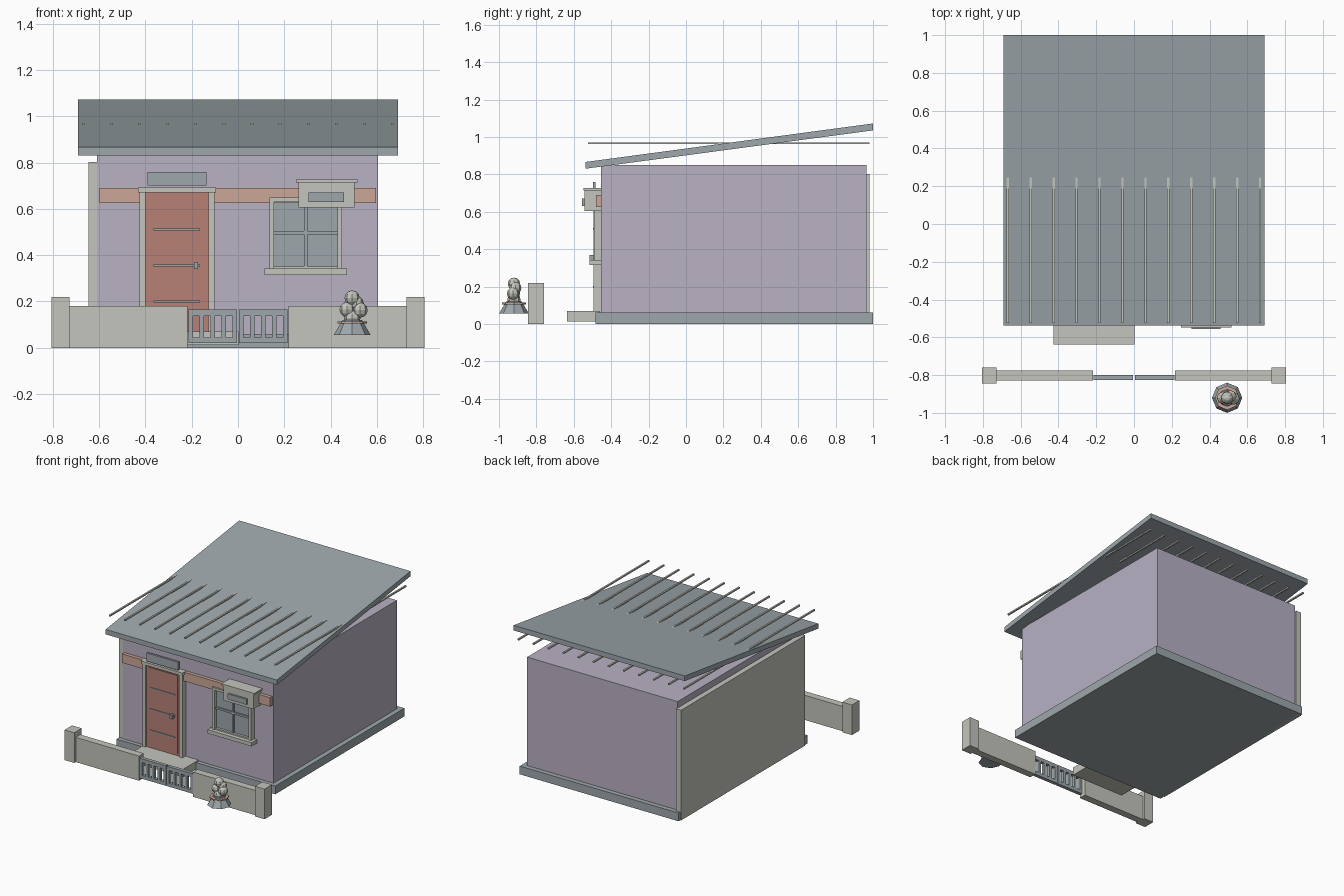
import bpy, bmesh, math
from mathutils import Matrix, Vector

if "Cube" in bpy.data.objects:
    bpy.data.objects.remove(bpy.data.objects["Cube"])


def material(name, rgb):
    m = bpy.data.materials.new(name)
    m.diffuse_color = (*rgb, 1)
    m.use_nodes = True
    m.node_tree.nodes["Principled BSDF"].inputs["Base Color"].default_value = m.diffuse_color
    return m


LILAC = material("lilac plaster", (0.48, 0.44, 0.55))
STONE = material("pale stone", (0.56, 0.56, 0.51))
SLATE = material("blue grey slate", (0.34, 0.39, 0.41))
RED = material("door red", (0.48, 0.22, 0.18))
PEACH = material("peach", (0.60, 0.39, 0.31))


def finish(bm, name, mat):
    bmesh.ops.recalc_face_normals(bm, faces=bm.faces)
    me = bpy.data.meshes.new(name)
    bm.to_mesh(me)
    bm.free()
    me.materials.append(mat)
    ob = bpy.data.objects.new(name, me)
    bpy.context.collection.objects.link(ob)
    return ob


def add_box(bm, x, y, z):
    size = Vector((x[1] - x[0], y[1] - y[0], z[1] - z[0]))
    mid = Vector((x[0] + x[1], y[0] + y[1], z[0] + z[1])) / 2
    bmesh.ops.create_cube(bm, size=1, matrix=Matrix.Translation(mid) @ Matrix.Diagonal((*size, 1)))


def boxes(name, mat, *parts):
    bm = bmesh.new()
    for p in parts:
        add_box(bm, *p)
    return finish(bm, name, mat)


def profile_x(name, mat, pts, x0, x1):
    """Extrude a (y, z) outline along x."""
    bm = bmesh.new()
    f = bm.faces.new([bm.verts.new((x0, y, z)) for y, z in pts])
    ext = bmesh.ops.extrude_face_region(bm, geom=[f])
    verts = [v for v in ext["geom"] if isinstance(v, bmesh.types.BMVert)]
    bmesh.ops.translate(bm, vec=(x1 - x0, 0, 0), verts=verts)
    return finish(bm, name, mat)


# House shell
boxes("foundation", SLATE, ((-0.64, 0.64), (-0.485, 1.0), (0, 0.06)))
boxes("house_body", LILAC, ((-0.608, 0.605), (-0.455, 0.965), (0.055, 0.85)))
boxes("left_side_slab", STONE, ((-0.646, -0.606), (-0.45, 0.98), (0.0, 0.803)))
profile_x("sloped_roof", SLATE,
          [(-0.538, 0.83), (1.0, 1.035), (1.0, 1.072), (-0.538, 0.866)], -0.69, 0.69)

# Level battens passing through the roof
for i in range(12):
    x = -0.668 + i * 0.1214
    boxes("roof_batten", STONE, ((x - 0.006, x + 0.006), (-0.525, 0.98), (0.961, 0.971)))

# Facade band
boxes("facade_band", PEACH, ((-0.597, 0.595), (-0.48, -0.45), (0.625, 0.69)))

# Door
boxes("doorstep", STONE, ((-0.425, 0.003), (-0.637, -0.46), (0.012, 0.07)))
boxes("door_frame", STONE,
      ((-0.425, -0.40), (-0.495, -0.45), (0.06, 0.672)),
      ((-0.128, -0.102), (-0.495, -0.45), (0.06, 0.672)),
      ((-0.432, -0.096), (-0.502, -0.45), (0.67, 0.692)))
boxes("door", RED, ((-0.40, -0.128), (-0.484, -0.45), (0.06, 0.67)))
boxes("door_panel", RED, ((-0.382, -0.145), (-0.49, -0.48), (0.085, 0.656)))
boxes("door_bars", SLATE,
      *[((-0.365, -0.165), (-0.497, -0.488), (z - 0.004, z + 0.004)) for z in (0.20, 0.355, 0.51)])
boxes("door_handle", SLATE, ((-0.19, -0.172), (-0.515, -0.488), (0.34, 0.37)))
boxes("plate_above_door", SLATE, ((-0.39, -0.135), (-0.498, -0.483), (0.70, 0.76)))

# Window
boxes("window_glass", SLATE, ((0.145, 0.44), (-0.468, -0.45), (0.34, 0.64)))
boxes("window_frame", STONE,
      ((0.135, 0.155), (-0.492, -0.45), (0.335, 0.648)),
      ((0.43, 0.45), (-0.492, -0.45), (0.335, 0.648)),
      ((0.135, 0.45), (-0.492, -0.45), (0.63, 0.648)),
      ((0.155, 0.43), (-0.485, -0.45), (0.335, 0.352)))
boxes("window_bars", SLATE,
      ((0.286, 0.299), (-0.48, -0.46), (0.35, 0.635)),
      ((0.155, 0.43), (-0.48, -0.46), (0.49, 0.504)))
boxes("window_sill", STONE, ((0.114, 0.47), (-0.515, -0.45), (0.315, 0.342)))

# Box unit over the window
boxes("wall_unit", STONE,
      ((0.262, 0.504), (-0.542, -0.455), (0.605, 0.716)),
      ((0.25, 0.515), (-0.549, -0.45), (0.714, 0.726)))
boxes("wall_unit_vent", SLATE, ((0.305, 0.457), (-0.555, -0.54), (0.63, 0.67)))

# Garden wall, posts and gate leaves, mirrored left and right
for side, s in (("left", -1), ("right", 1)):
    def mx(a, b):
        return tuple(sorted((s * a, s * b)))
    boxes(side + "_garden_wall", STONE, (mx(0.218, 0.74), (-0.828, -0.775), (0, 0.18)))
    boxes(side + "_wall_post", STONE, (mx(0.728, 0.806), (-0.845, -0.76), (0, 0.22)))
    gy = (-0.826, -0.80)
    bars = [(mx(0.004 + i * 0.0475, 0.024 + i * 0.0475), gy, (0.02, 0.165)) for i in range(5)]
    rails = [(mx(0.004, 0.214), gy, z) for z in ((0.02, 0.045), (0.138, 0.165))]
    boxes(side + "_gate_leaf", SLATE, *bars, *rails)

# Planter with a peach rim and a ball-shaped shrub
PX, PY = 0.493, -0.92
bm = bmesh.new()
bmesh.ops.create_cone(bm, cap_ends=True, segments=8, radius1=0.08, radius2=0.042, depth=0.065,
                      matrix=Matrix.Translation((PX, PY, 0.0875)))
finish(bm, "planter", SLATE)

bm = bmesh.new()
rings = [[bm.verts.new((PX + r * math.cos(a), PY + r * math.sin(a), z))
          for r, z in ((0.064, 0.104), (0.064, 0.114), (0.044, 0.114), (0.044, 0.104))]
         for a in (i * math.tau / 8 + math.pi / 2 for i in range(8))]
for i in range(8):
    a, b = rings[i], rings[(i + 1) % 8]
    for j in range(4):
        k = (j + 1) % 4
        bm.faces.new((a[j], b[j], b[k], a[k]))
finish(bm, "planter_rim", PEACH)

bm = bmesh.new()
for dx, dy, z, r in ((0, 0, 0.215, 0.033), (0.018, 0.008, 0.192, 0.032), (-0.022, 0, 0.165, 0.033),
                     (0.034, -0.004, 0.163, 0.033), (0, 0, 0.128, 0.036)):
    bmesh.ops.create_uvsphere(bm, u_segments=8, v_segments=6, radius=r,
                              matrix=Matrix.Translation((PX + dx, PY + dy, z)))
finish(bm, "shrub_balls", STONE)
